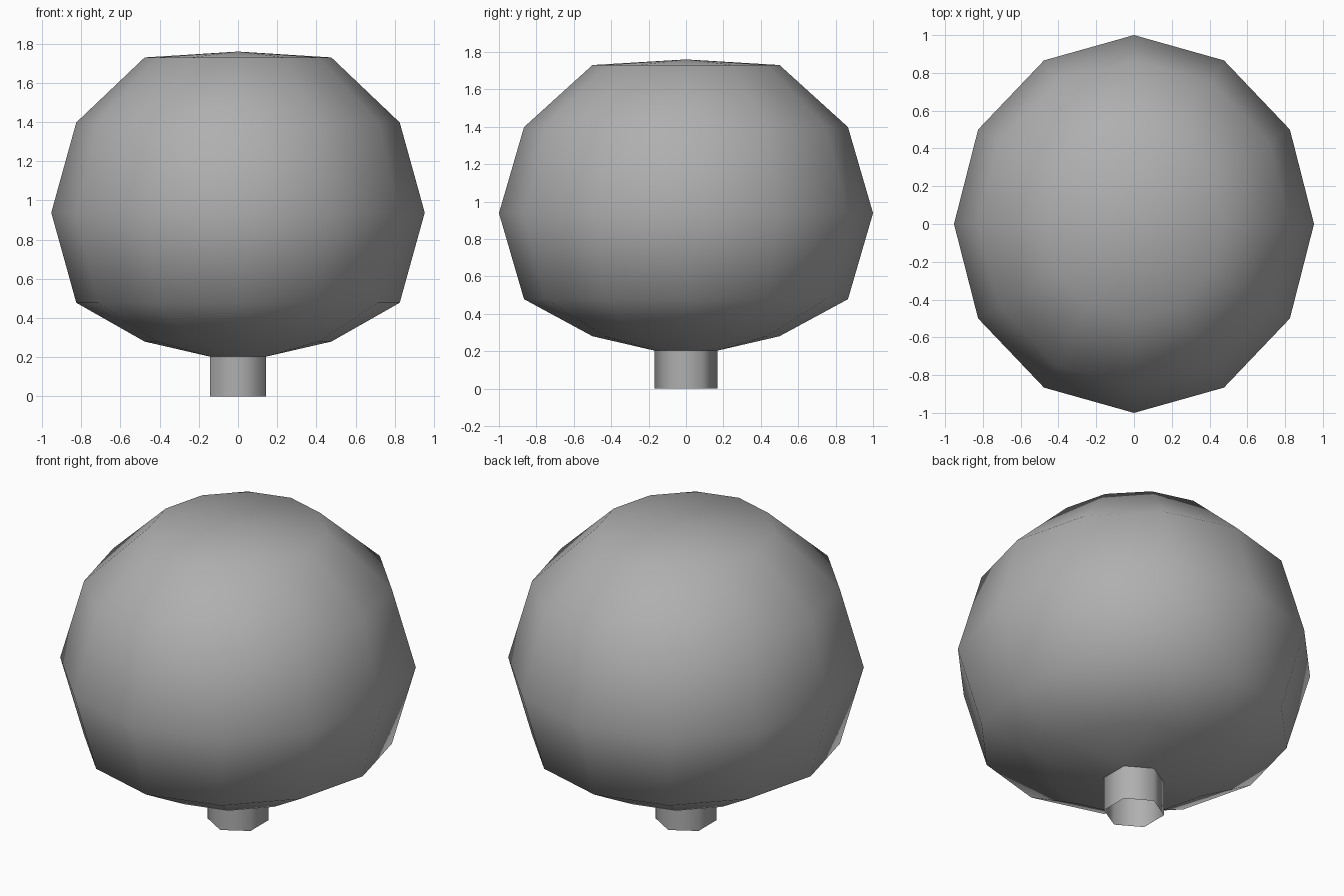
import bpy, bmesh, math

if "Cube" in bpy.data.objects:
    bpy.data.objects.remove(bpy.data.objects["Cube"])

grey = bpy.data.materials.new("dark_grey")
grey.diffuse_color = (0.43, 0.43, 0.43, 1)
grey.use_nodes = True
grey.node_tree.nodes["Principled BSDF"].inputs["Base Color"].default_value = grey.diffuse_color


def add_ring(bm, r, z, sides, sx):
    step = 2 * math.pi / sides
    return [bm.verts.new((sx * r * math.sin(i * step), r * math.cos(i * step), z))
            for i in range(sides)]


def bridge(bm, a, b):
    for i in range(len(a)):
        j = (i + 1) % len(a)
        bm.faces.new((a[j], a[i], b[i], b[j]))


def finish(bm, name):
    me = bpy.data.meshes.new(name)
    bm.to_mesh(me)
    bm.free()
    me.materials.append(grey)
    ob = bpy.data.objects.new(name, me)
    bpy.context.collection.objects.link(ob)
    bpy.ops.object.select_all(action='DESELECT')
    ob.select_set(True)
    bpy.context.view_layer.objects.active = ob
    bpy.ops.object.shade_smooth_by_angle(angle=math.radians(62))


# Rounded crown: twelve-sided rings, flattened top
bm = bmesh.new()
rings = [add_ring(bm, r, z, 12, 0.953) for r, z in
         ((0.5, 0.28), (0.866, 0.478), (1.0, 0.938), (0.866, 1.398), (0.5, 1.73))]
for a, b in zip(rings, rings[1:]):
    bridge(bm, b, a)
top = bm.verts.new((0, 0, 1.76))
for i in range(12):
    bm.faces.new((rings[-1][(i + 1) % 12], rings[-1][i], top))
# Underside narrows to the six-sided stem opening
neck = add_ring(bm, 0.168, 0.203, 6, 0.975)
low = rings[0]
for k in range(6):
    n, m = neck[k], neck[(k + 1) % 6]
    a, b, c = low[2 * k], low[2 * k + 1], low[(2 * k + 2) % 12]
    bm.faces.new((a, b, n))
    bm.faces.new((n, b, m))
    bm.faces.new((b, c, m))
bmesh.ops.recalc_face_normals(bm, faces=bm.faces)
finish(bm, "crown")

# Short six-sided stem, open at the bottom
bm = bmesh.new()
bridge(bm, add_ring(bm, 0.168, 0.203, 6, 0.975), add_ring(bm, 0.168, 0, 6, 0.975))
for f in bm.faces:
    f.normal_update()
    c = f.calc_center_median()
    if f.normal.x * c.x + f.normal.y * c.y < 0:
        f.normal_flip()
finish(bm, "stem")
